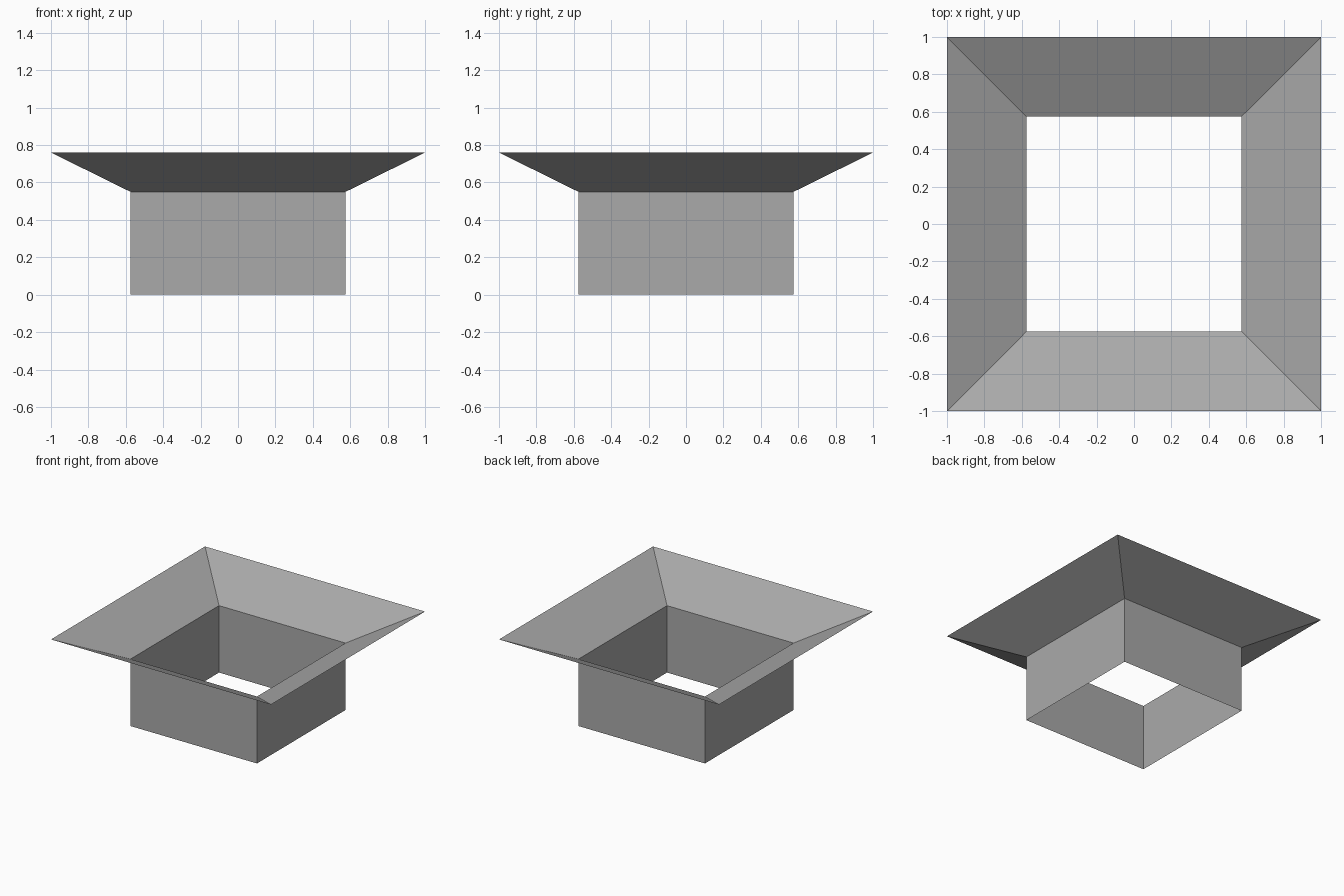
import bpy
import bmesh

default = bpy.data.objects.get("Cube")
if default:
    bpy.data.objects.remove(default, do_unlink=True)

INNER, OUTER = 0.575, 1.0
NECK_Z, RIM_Z = 0.55, 0.76

# Single plain grey
grey = bpy.data.materials.new("plain_grey")
grey.use_nodes = True
colour = (0.4, 0.4, 0.4, 1)
grey.diffuse_color = colour
grey.node_tree.nodes["Principled BSDF"].inputs["Base Color"].default_value = colour


def square_band(name, lower, upper):
    """Open four-sided sheet between two (half width, height) squares."""
    bm = bmesh.new()
    corners = [(-1, -1), (1, -1), (1, 1), (-1, 1)]
    rings = [[bm.verts.new((x * half, y * half, z)) for x, y in corners]
             for half, z in (lower, upper)]
    low, high = rings
    for i in range(4):
        j = (i + 1) % 4
        bm.faces.new((low[i], low[j], high[j], high[i]))
    mesh = bpy.data.meshes.new(name)
    bm.to_mesh(mesh)
    bm.free()
    mesh.materials.append(grey)
    obj = bpy.data.objects.new(name, mesh)
    bpy.context.collection.objects.link(obj)
    return obj


# Straight square neck, open at both ends
square_band("neck_walls", (INNER, 0), (INNER, NECK_Z))

# Sloping flange spreading out to the rim
square_band("flared_rim", (INNER, NECK_Z), (OUTER, RIM_Z))
